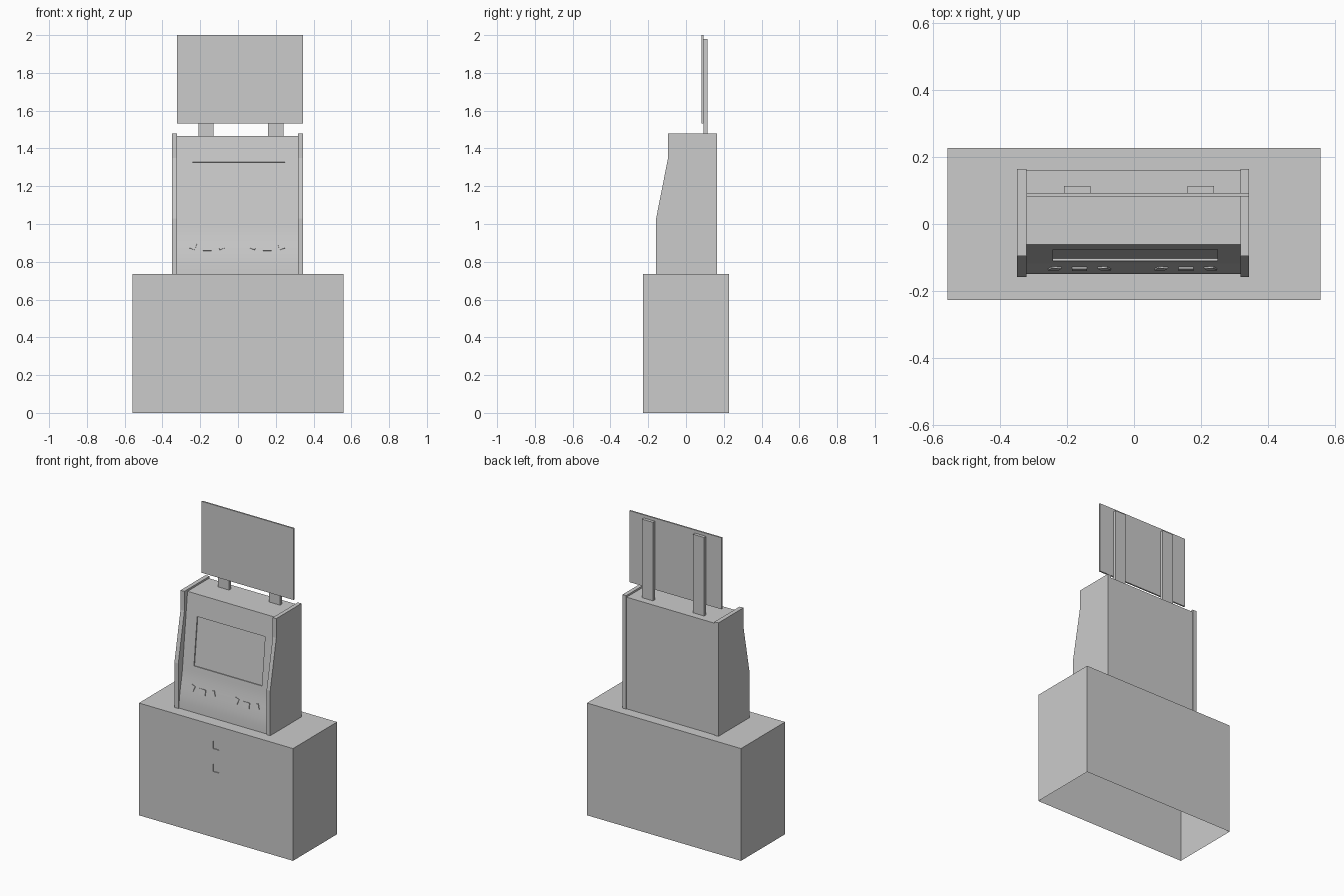
import bpy, bmesh, math
from mathutils import Matrix

if "Cube" in bpy.data.objects:
    bpy.data.objects.remove(bpy.data.objects["Cube"])


def box(name, x0, x1, y0, y1, z0, z1):
    bpy.ops.mesh.primitive_cube_add(
        size=1, location=((x0 + x1) / 2, (y0 + y1) / 2, (z0 + z1) / 2))
    o = bpy.context.object
    o.name = name
    o.scale = (x1 - x0, y1 - y0, z1 - z0)
    bpy.ops.object.transform_apply(location=False, rotation=False, scale=True)
    return o


def extrude_profile(name, pts, x0, x1):
    """Extrude a (y, z) profile along x."""
    bm = bmesh.new()
    f = bm.faces.new([bm.verts.new((x0, y, z)) for y, z in pts])
    r = bmesh.ops.extrude_face_region(bm, geom=[f])
    verts = [v for v in r["geom"] if isinstance(v, bmesh.types.BMVert)]
    bmesh.ops.translate(bm, verts=verts, vec=(x1 - x0, 0, 0))
    bmesh.ops.recalc_face_normals(bm, faces=bm.faces)
    me = bpy.data.meshes.new(name)
    bm.to_mesh(me)
    bm.free()
    o = bpy.data.objects.new(name, me)
    bpy.context.collection.objects.link(o)
    return o


def cut(target, cutter):
    cutter.hide_render = True
    m = target.modifiers.new("cut", "BOOLEAN")
    m.operation = "DIFFERENCE"
    m.solver = "EXACT"
    m.object = cutter
    bpy.context.view_layer.objects.active = target
    bpy.ops.object.modifier_apply(modifier=m.name)
    bpy.data.objects.remove(cutter)


# Base cabinet, open underneath, with two shallow slots in the front
base = box("base_cabinet", -0.558, 0.558, -0.228, 0.228, 0, 0.735)
for z in (0.455, 0.605):
    cut(base, box("slot_cutter", -0.022, 0.022, -0.26, -0.222, z - 0.025, z + 0.025))
bm = bmesh.new()
bm.from_mesh(base.data)
low = min(v.co.z for v in bm.verts)
bottom = [f for f in bm.faces if all(abs(v.co.z - low) < 1e-4 for v in f.verts)]
bmesh.ops.delete(bm, geom=bottom, context="FACES")
bm.to_mesh(base.data)
bm.free()

# Shaped side panels
side = [(-0.158, 0.735), (-0.158, 1.03), (-0.095, 1.35), (-0.095, 1.478),
        (0.165, 1.478), (0.165, 0.735)]
extrude_profile("left_side_panel", side, -0.35, -0.322)
extrude_profile("right_side_panel", side, 0.318, 0.344)

# Body with sloping front that curves into the control panel
body = extrude_profile("console_body", [
    (0.16, 0.735), (0.16, 1.466), (-0.062, 1.466), (-0.1145, 0.98),
    (-0.12, 0.94), (-0.128, 0.90), (-0.136, 0.86), (-0.143, 0.82),
    (-0.148, 0.78), (-0.15, 0.735)], -0.322, 0.318)

# Recessed screen
screen = box("screen_cutter", -0.242, 0.25, -0.0935 - 0.04, -0.0935 + 0.04, 1.02, 1.332)
tilt = math.atan(0.108)
screen.rotation_euler.x = -tilt
screen.location.y -= 0.033
cut(body, screen)
bpy.ops.object.select_all(action="DESELECT")
body.select_set(True)
bpy.context.view_layer.objects.active = body
bpy.ops.object.shade_smooth_by_angle(angle=math.radians(30))

# Two fans of three control buttons
for side_name, cx in (("left", -0.163), ("right", 0.155)):
    for i, dx in enumerate((-0.074, 0, 0.074)):
        w = 0.045 if dx == 0 else 0.03
        z = 0.876 if dx == 0 else 0.884
        y = -0.128 - (0.90 - z) * 0.2
        b = box(f"{side_name}_button_{i + 1}", cx + dx - w / 2, cx + dx + w / 2,
                y - 0.005, y + 0.005, z - 0.018, z + 0.018)
        fan = -0.33 * (i - 1)
        b.rotation_euler = (Matrix.Rotation(-0.197, 3, "X")
                            @ Matrix.Rotation(fan, 3, "Y")).to_euler()

# Upper display board and its two rear posts
box("display_board", -0.322, 0.344, 0.083, 0.093, 1.532, 2.0)
for side_name, x in (("left", -0.17), ("right", 0.2)):
    box(side_name + "_post", x - 0.04, x + 0.04, 0.093, 0.113, 1.466, 1.98)
